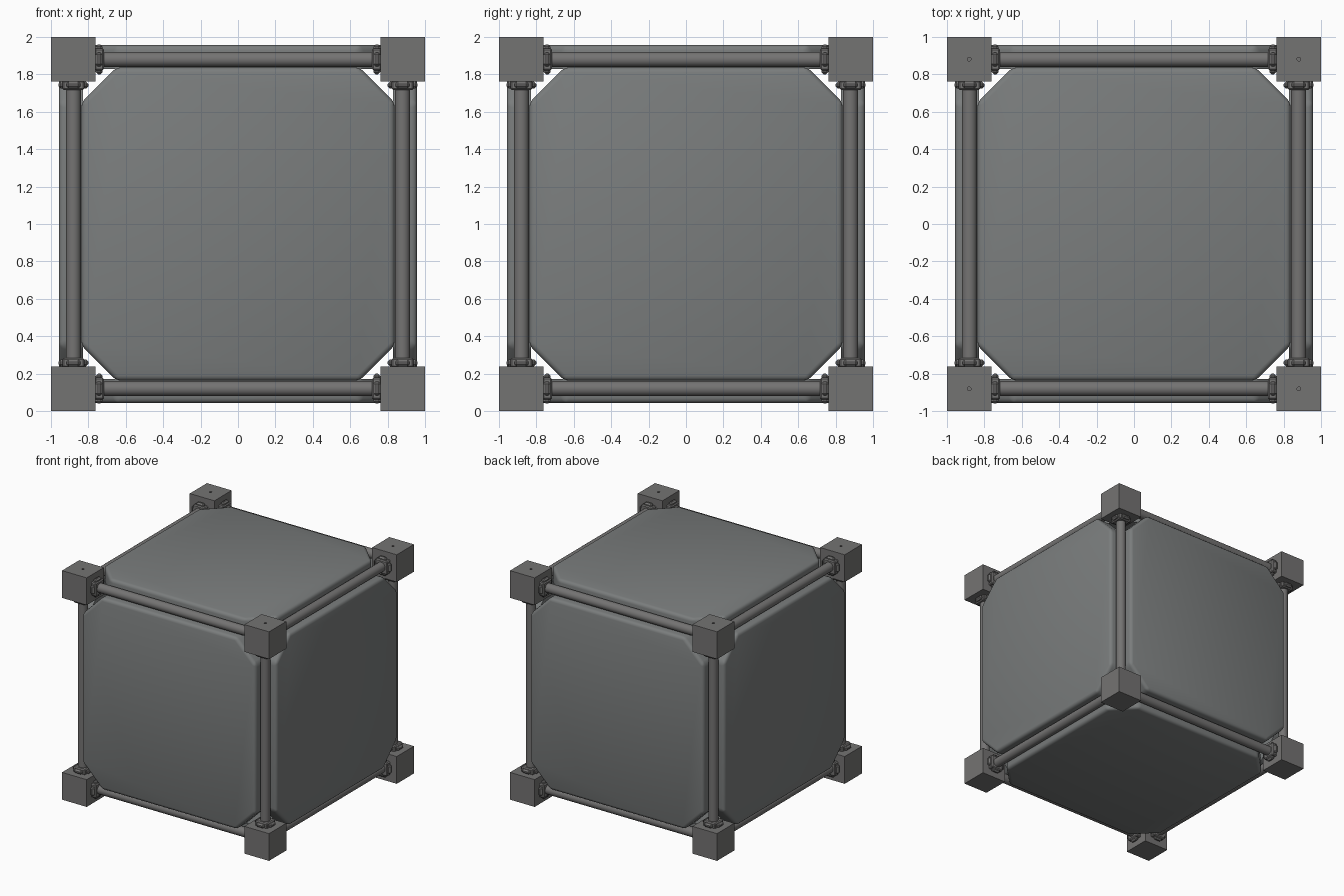
import bpy, bmesh
from mathutils import Vector, Matrix

if "Cube" in bpy.data.objects:
    bpy.data.objects.remove(bpy.data.objects["Cube"])

CENTRE = Vector((0, 0, 1))
AXES = [Vector((1, 0, 0)), Vector((0, 1, 0)), Vector((0, 0, 1))]
SIGNS = (-1, 1)


def material(name, rgb):
    m = bpy.data.materials.new(name)
    m.diffuse_color = (*rgb, 1)
    m.use_nodes = True
    m.node_tree.nodes["Principled BSDF"].inputs["Base Color"].default_value = m.diffuse_color
    return m


panel_grey = material("panel grey", (0.195, 0.205, 0.205))
frame_grey = material("frame grey", (0.175, 0.172, 0.17))


def finish(bm, name, mat, matrix, smooth=True):
    bmesh.ops.recalc_face_normals(bm, faces=bm.faces)
    me = bpy.data.meshes.new(name)
    bm.to_mesh(me)
    bm.free()
    me.materials.append(mat)
    ob = bpy.data.objects.new(name, me)
    bpy.context.collection.objects.link(ob)
    ob.matrix_world = matrix
    if smooth:
        bpy.ops.object.select_all(action='DESELECT')
        ob.select_set(True)
        bpy.context.view_layer.objects.active = ob
        bpy.ops.object.shade_smooth_by_angle()
    return ob


def frame(loc, u, v, w):
    """Matrix whose local x, y, z follow u, v, w."""
    m = Matrix((u, v, w)).transposed().to_4x4()
    m.translation = loc
    return m


def box(bm, size, loc, bevel=0.0):
    geo = bmesh.ops.create_cube(bm, size=1, matrix=Matrix.Translation(loc) @ Matrix.Diagonal((*size, 1)))
    if bevel:
        edges = list({e for v in geo["verts"] for e in v.link_edges})
        bmesh.ops.bevel(bm, geom=edges, offset=bevel, segments=1, affect='EDGES')


# Six octagonal cover panels, rounded on the outer rim
def panel(matrix):
    bm = bmesh.new()
    a, b, low, high = 0.838, 0.65, 0.83, 0.957
    outline = [(a, -b), (a, b), (b, a), (-b, a), (-a, b), (-a, -b), (-b, -a), (b, -a)]
    face = bm.faces.new([bm.verts.new((x, y, low)) for x, y in outline])
    top = bmesh.ops.extrude_face_region(bm, geom=[face], use_keep_orig=True)
    bmesh.ops.translate(bm, vec=(0, 0, high - low),
                        verts=[g for g in top["geom"] if isinstance(g, bmesh.types.BMVert)])
    bmesh.ops.recalc_face_normals(bm, faces=bm.faces)
    rim = [e for e in bm.edges if max(v.co.z for v in e.verts) > high - 0.001]
    bmesh.ops.bevel(bm, geom=rim, offset=0.028, segments=3, profile=0.5, affect='EDGES')
    finish(bm, "cover_panel", panel_grey, matrix)


# Twelve round rods with a cross-shaped clamp at each end
def rod(matrix):
    bm = bmesh.new()
    bmesh.ops.create_cone(bm, cap_ends=True, segments=24, radius1=0.04, radius2=0.04, depth=1.54)
    finish(bm, "edge_rod", frame_grey, matrix)
    for s in SIGNS:
        bm = bmesh.new()
        box(bm, (0.16, 0.075, 0.036), (0, 0, s * 0.743), 0.012)
        box(bm, (0.075, 0.16, 0.036), (0, 0, s * 0.743), 0.012)
        box(bm, (0.118, 0.118, 0.05), (0, 0, s * 0.742), 0.008)
        finish(bm, "rod_clamp", frame_grey, matrix, smooth=False)


for i, axis in enumerate(AXES):
    u, v = AXES[(i + 1) % 3], AXES[(i + 2) % 3]
    for s in SIGNS:
        panel(frame(CENTRE, u, v * s, axis * s))
        for t in SIGNS:
            rod(frame(CENTRE + u * s * 0.88 + v * t * 0.88, u, v, axis))

# Eight corner blocks, the upper ones drilled with a small pin hole
for x in SIGNS:
    for y in SIGNS:
        for z in SIGNS:
            loc = Vector((x, y, z)) * 0.881 + CENTRE
            bm = bmesh.new()
            box(bm, (0.238,) * 3, (0, 0, 0))
            block = finish(bm, "corner_block", frame_grey, Matrix.Translation(loc), smooth=False)
            if z > 0:
                bm = bmesh.new()
                bmesh.ops.create_cone(bm, cap_ends=True, segments=12, radius1=0.01,
                                      radius2=0.01, depth=0.2)
                cutter = finish(bm, "pin_hole_cutter", frame_grey,
                                Matrix.Translation(loc + Vector((0, 0, 0.12))), smooth=False)
                cutter.hide_render = True
                cutter.display_type = 'WIRE'
                cut = block.modifiers.new("pin hole", 'BOOLEAN')
                cut.operation = 'DIFFERENCE'
                cut.object = cutter
